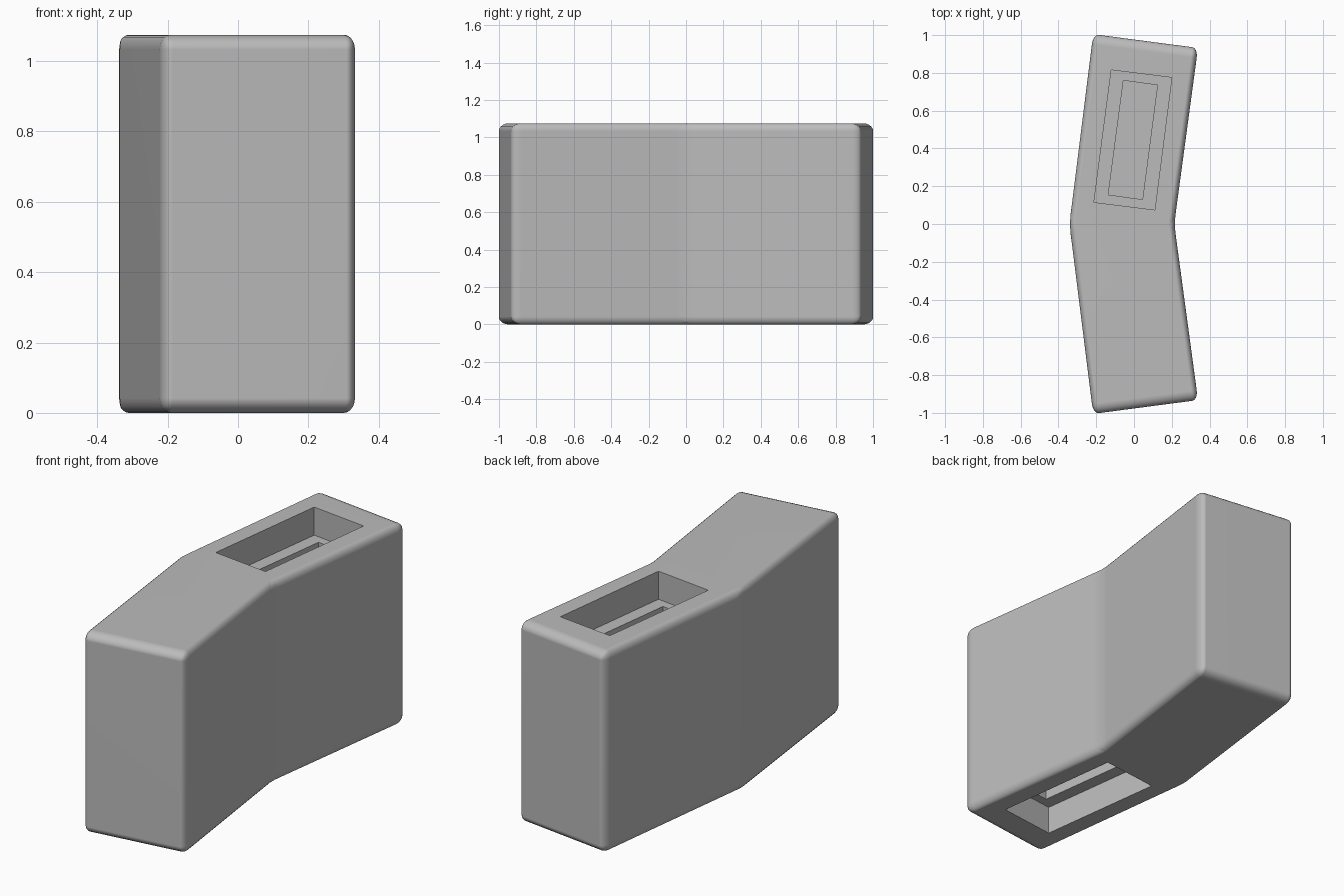
import bpy, bmesh
from mathutils import Matrix

if "Cube" in bpy.data.objects:
    bpy.data.objects.remove(bpy.data.objects["Cube"])

H = 1.075
grey = bpy.data.materials.new("plain grey")
grey.diffuse_color = (0.5, 0.5, 0.5, 1)
grey.use_nodes = True
grey.node_tree.nodes["Principled BSDF"].inputs["Base Color"].default_value = grey.diffuse_color


def prism(name, outline, z0, z1, bevel=0, stretch=(1, 1, 1)):
    """Upright prism; edges are rounded in a squashed space, then stretched."""
    bm = bmesh.new()
    base = bm.faces.new([bm.verts.new((x, y, z0)) for x, y in outline])
    top = bmesh.ops.extrude_face_region(bm, geom=[base])["geom"]
    bmesh.ops.translate(bm, vec=(0, 0, z1 - z0),
                        verts=[g for g in top if isinstance(g, bmesh.types.BMVert)])
    bmesh.ops.recalc_face_normals(bm, faces=bm.faces[:])
    if bevel:
        bm.transform(Matrix.Diagonal((*[1 / s for s in stretch], 1)))
        bmesh.ops.bevel(bm, geom=bm.edges[:], offset=bevel, segments=5, profile=0.5,
                        affect='EDGES', clamp_overlap=True)
        bm.transform(Matrix.Diagonal((*stretch, 1)))
    bmesh.ops.recalc_face_normals(bm, faces=bm.faces[:])
    me = bpy.data.meshes.new(name)
    bm.to_mesh(me)
    bm.free()
    me.materials.append(grey)
    ob = bpy.data.objects.new(name, me)
    bpy.context.collection.objects.link(ob)
    return ob


# Bent block with rounded edges
half = [(0.213, 0), (0.339, 0.932), (-0.216, 1.005), (-0.342, 0)]
outline = half + [(x, -y) for x, y in half[2:0:-1]]
block = prism("bent_block", outline, 0, H, 0.03, (1, 1.8, 1.4))

# Stepped socket: wide recess, then a narrower slot
recess = [(-0.12, 0.815), (0.2, 0.775), (0.11, 0.075), (-0.212, 0.115)]
slot = [(-0.056, 0.76), (0.124, 0.735), (0.045, 0.13), (-0.136, 0.155)]


def flipped(pts):
    return [(x, -y) for x, y in pts]


cutters = [
    prism("top_recess_cutter", recess, H - 0.15, H + 0.1),
    prism("top_slot_cutter", slot, H - 0.3, H - 0.1),
    prism("bottom_recess_cutter", flipped(recess), -0.1, 0.15),
    prism("bottom_slot_cutter", flipped(slot), 0.1, 0.3),
]

bpy.context.view_layer.objects.active = block
block.select_set(True)
for c in cutters:
    c.select_set(False)
    mod = block.modifiers.new("cut", 'BOOLEAN')
    mod.operation = 'DIFFERENCE'
    mod.solver = 'EXACT'
    mod.object = c
    bpy.ops.object.modifier_apply(modifier=mod.name)
    bpy.data.objects.remove(c)

# Smooth rounding with flat sides
bpy.ops.object.shade_smooth_by_angle(angle=0.6)
wn = block.modifiers.new("flat_sides", 'WEIGHTED_NORMAL')
wn.keep_sharp = True
